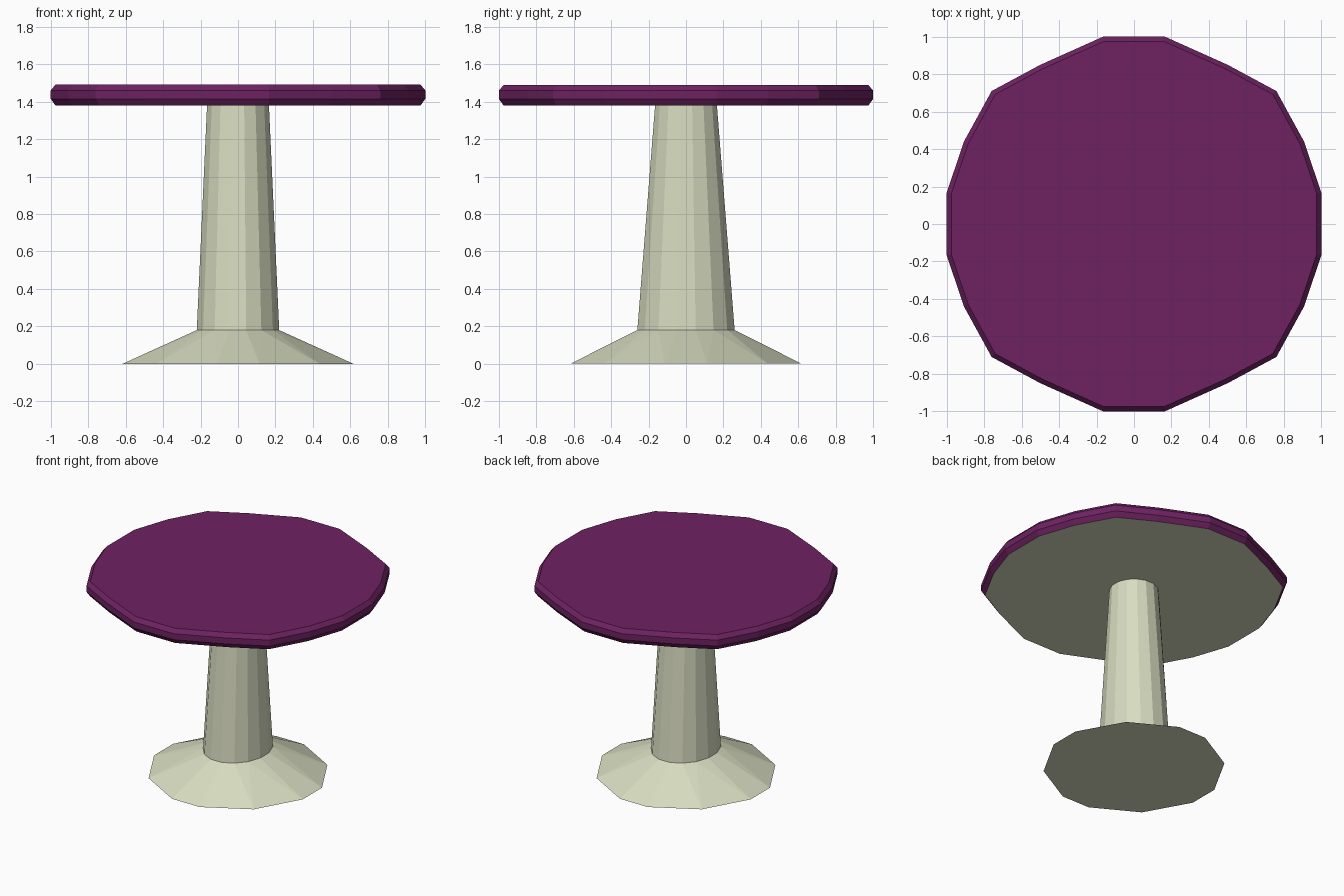
import bpy, bmesh, math

if "Cube" in bpy.data.objects:
    bpy.data.objects.remove(bpy.data.objects["Cube"])


def material(name, rgb):
    m = bpy.data.materials.new(name)
    m.diffuse_color = (*rgb, 1)
    m.use_nodes = True
    m.node_tree.nodes["Principled BSDF"].inputs["Base Color"].default_value = m.diffuse_color
    return m


purple = material("purple", (0.156, 0.016, 0.12))
cream = material("cream", (0.69, 0.72, 0.53))


def finish(name, bm, mats):
    bmesh.ops.recalc_face_normals(bm, faces=bm.faces)
    me = bpy.data.meshes.new(name)
    bm.to_mesh(me)
    bm.free()
    for m in mats:
        me.materials.append(m)
    ob = bpy.data.objects.new(name, me)
    bpy.context.collection.objects.link(ob)
    return ob


def loft(bm, rings):
    """Skin a stack of equal-count rings and cap both ends."""
    loops = [[bm.verts.new(p) for p in r] for r in rings]
    n = len(loops[0])
    for a, b in zip(loops, loops[1:]):
        for i in range(n):
            j = (i + 1) % n
            bm.faces.new((a[i], a[j], b[j], b[i]))
    bm.faces.new(loops[0][::-1])
    bm.faces.new(loops[-1])


def oval(rx, ry, z, n=16):
    angles = [(i + 0.5) * 2 * math.pi / n for i in range(n)]
    k = 1 / math.cos(math.pi / n)
    return [(rx * k * math.cos(a), ry * k * math.sin(a), z) for a in angles]


# Tabletop: uneven 20-sided outline, mirrored from one quarter
quarter = [(1.0, 0.167), (0.908, 0.44), (0.76, 0.71), (0.5, 0.85), (0.165, 1.0)]
outline = quarter + [(-x, y) for x, y in quarter[::-1]]
outline += [(-x, -y) for x, y in outline]
bm = bmesh.new()
loft(bm, [[(x * s, y * s, z) for x, y in outline]
          for s, z in ((0.975, 1.38), (1, 1.415), (1, 1.46), (0.975, 1.49))])
top = finish("tabletop", bm, [purple, cream])
for p in top.data.polygons:          # plain underside
    p.material_index = 1 if p.normal.z < -0.9 else 0

# Tapered column
bm = bmesh.new()
loft(bm, [oval(0.22, 0.26, 0.18), oval(0.165, 0.165, 1.385)])
finish("column", bm, [cream])

# Flared foot: 12-sided at the floor, meeting the column outline above
bm = bmesh.new()
for q in range(4):
    for d in (-10.5, 10.5, 45):
        a = math.radians(q * 90 + d)
        r = 0.617 if d == 45 else 0.627
        bm.verts.new((r * math.cos(a), r * math.sin(a), 0))
for p in oval(0.22, 0.26, 0.18):
    bm.verts.new(p)
bmesh.ops.convex_hull(bm, input=bm.verts)
finish("foot", bm, [cream])
